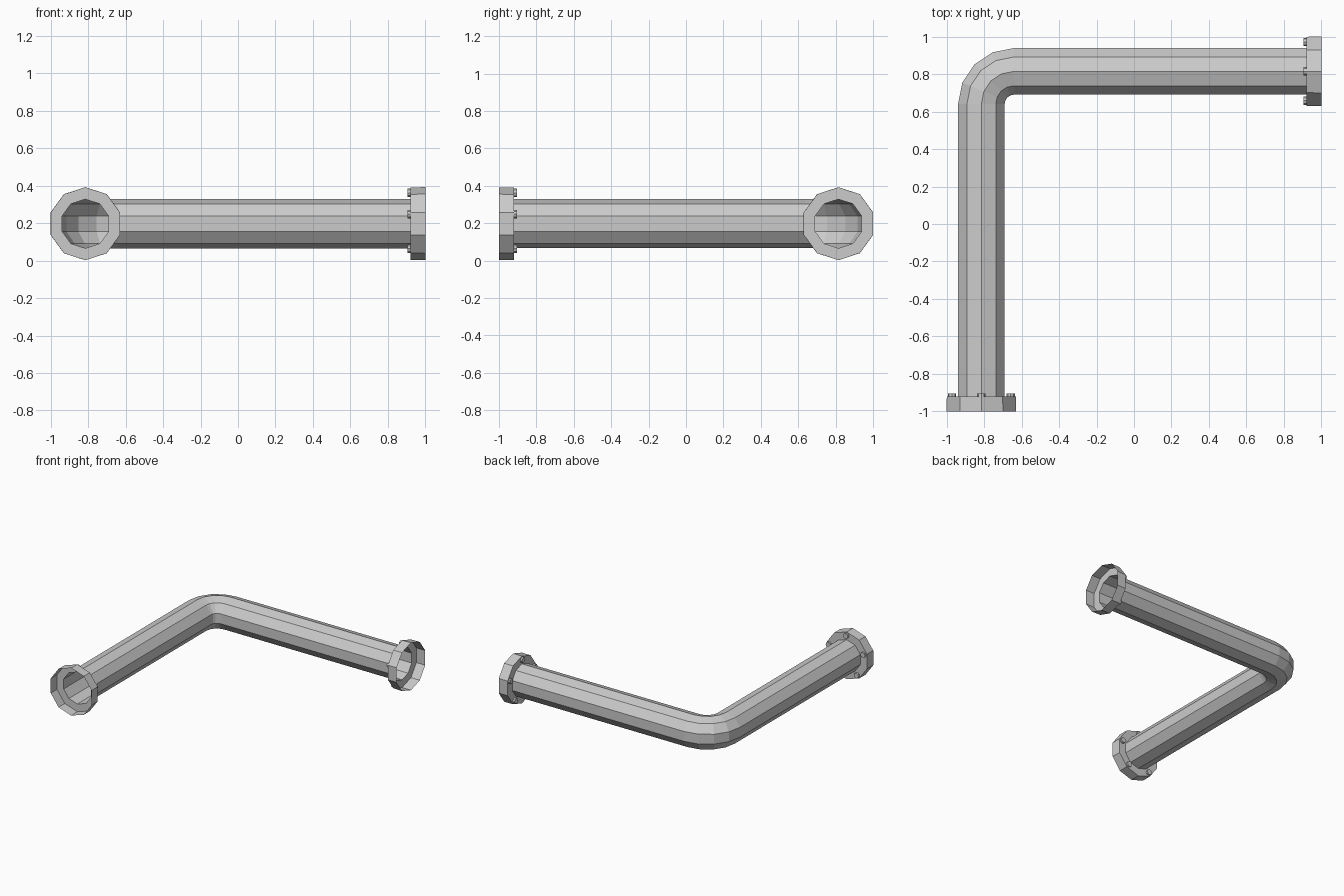
import bpy, bmesh, math
from mathutils import Vector

if "Cube" in bpy.data.objects:
    bpy.data.objects.remove(bpy.data.objects["Cube"])

SIDES, ZC, OFF = 10, 0.197, 0.815
PIPE_R, FLANGE_R, BACK = 0.131, 0.195, 0.92
UP = Vector((0, 0, 1))


def make(name, rings, caps=False):
    """Skin a list of equal-sized rings into one open tube."""
    bm = bmesh.new()
    rows = [[bm.verts.new(p) for p in r] for r in rings]
    for a, b in zip(rows, rows[1:]):
        for i in range(len(a)):
            j = (i + 1) % len(a)
            bm.faces.new((a[i], a[j], b[j], b[i]))
    if caps:
        bm.faces.new(rows[0][::-1])
        bm.faces.new(rows[-1])
    bmesh.ops.recalc_face_normals(bm, faces=bm.faces)
    mesh = bpy.data.meshes.new(name)
    bm.to_mesh(mesh)
    bm.free()
    obj = bpy.data.objects.new(name, mesh)
    bpy.context.collection.objects.link(obj)
    return obj


def ring(center, axis, radius, sides=SIDES):
    """Polygon around axis with one corner pointing up."""
    side = axis.cross(UP).normalized()
    angles = [math.pi / 2 + 2 * math.pi * i / sides for i in range(sides)]
    return [center + radius * (side * math.cos(a) + UP * math.sin(a)) for a in angles]


# Bent pipe: two straight runs joined by a tight elbow
bend_r = 0.175
cx, cy = -OFF + bend_r, OFF - bend_r
X, Y = Vector((1, 0, 0)), Vector((0, 1, 0))
rings = [ring(Vector((-OFF, -BACK, ZC)), Y, PIPE_R)]
steps = 4
for k in range(steps + 1):
    a = math.pi / 2 * k / steps
    c = Vector((cx - bend_r * math.cos(a), cy + bend_r * math.sin(a), ZC))
    rings.append(ring(c, Vector((math.sin(a), math.cos(a), 0)), PIPE_R))
rings.append(ring(Vector((BACK, OFF, ZC)), X, PIPE_R))
make("pipe", rings)

# Cup-shaped flange and five bolts on each open end
for label, base, axis in (("front", Vector((-OFF, 0, ZC)), -Y),
                          ("right", Vector((0, OFF, ZC)), X)):
    back, face = base + axis * BACK, base + axis
    make(label + "_flange", [ring(back, axis, PIPE_R), ring(back, axis, FLANGE_R - 0.001),
                             ring(face, axis, FLANGE_R)])
    for i, p in enumerate(ring(back, axis, 0.165, 5)):
        make(f"{label}_bolt_{i + 1}", [ring(p, axis, 0.022, 8),
                                       ring(p - axis * 0.016, axis, 0.022, 8)], caps=True)
